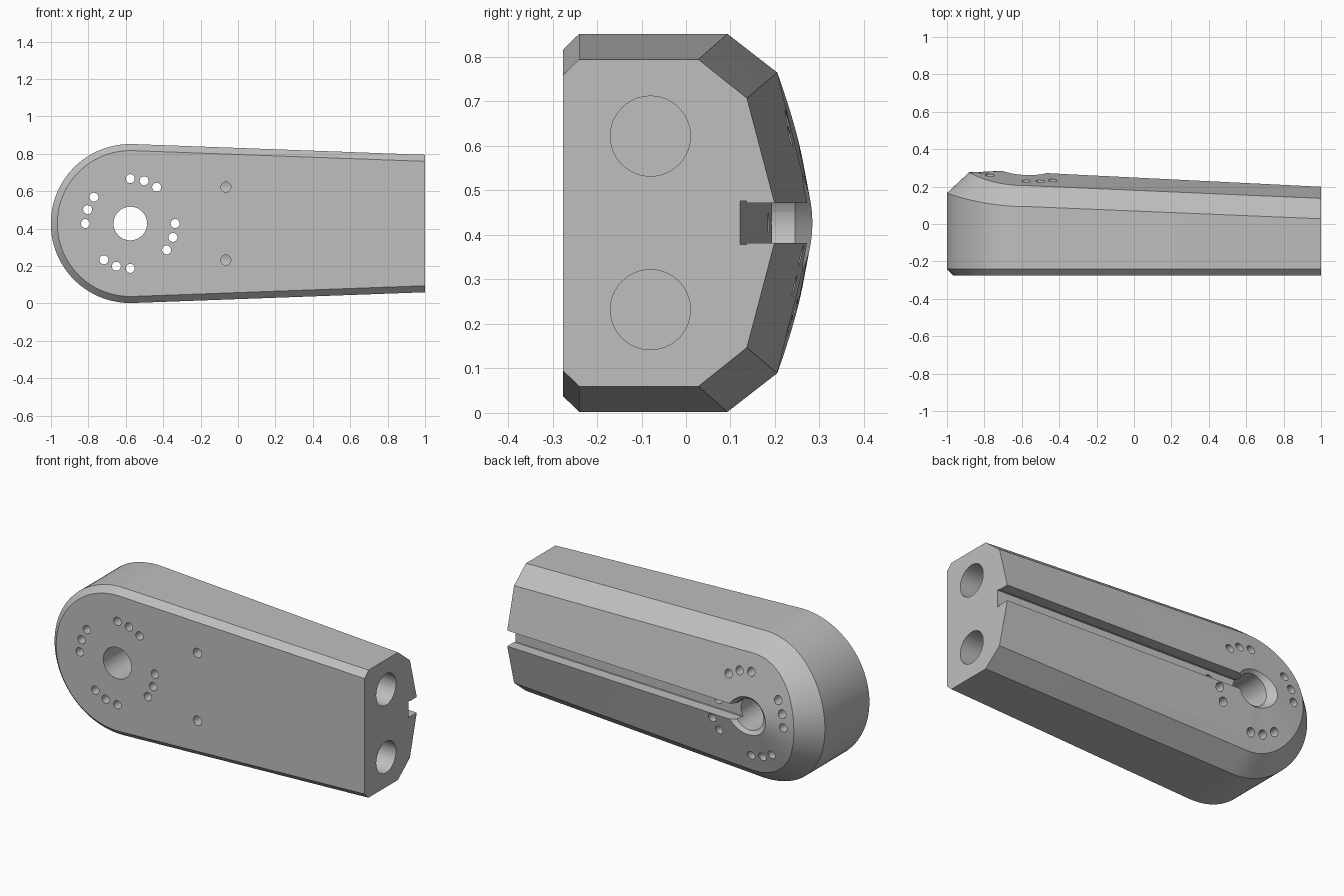
import bpy, bmesh, math
from mathutils import Vector

if "Cube" in bpy.data.objects:
    bpy.data.objects.remove(bpy.data.objects["Cube"], do_unlink=True)

CX, CZ, R = -0.576, 0.427, 0.425   # centre and radius of the rounded end
LENGTH = 1 - CX
TAPER = math.radians(2.1)
STEPS = 48

# Plain grey metal
metal = bpy.data.materials.new("grey_metal")
metal.use_nodes = True
grey = (0.52, 0.52, 0.52, 1)
metal.diffuse_color = grey
metal.node_tree.nodes["Principled BSDF"].inputs["Base Color"].default_value = grey


def outline(inset, y_tip, y_side, extra=0, rise=0):
    """Tapered outline with a round end, running from bottom to top."""
    a0 = math.pi / 2 - TAPER
    pts = []
    for i in range(STEPS + 1):
        a = -a0 - (2 * math.pi - 2 * a0) * i / STEPS
        k = max(0, -math.cos(a)) ** 2
        r = R - inset - extra * k
        pts.append(Vector((CX + r * math.cos(a), y_side + rise * k, CZ + r * math.sin(a))))
    half = (R - inset - LENGTH * math.sin(TAPER)) / math.cos(TAPER)
    return ([Vector((1, y_tip, CZ - half))] + pts + [Vector((1, y_tip, CZ + half))])


# Body: stacked outlines closed by a roof whose ridge meets at the pivot
bm = bmesh.new()
rings = [[bm.verts.new(p) for p in ring] for ring in (
    outline(0.035, -0.276, -0.276),
    outline(0, -0.24, -0.24),
    outline(0, 0.028, 0.093, rise=0.072),
    outline(0.087, 0.137, 0.205, extra=0.033, rise=0.072))]
apex = bm.verts.new((CX, 0.289, CZ))
ridge = bm.verts.new((1, 0.211, CZ))
last = len(rings[0]) - 1
for low, high in zip(rings, rings[1:]):
    for i in range(last):
        bm.faces.new((low[i], low[i + 1], high[i + 1], high[i]))
top = rings[-1]
for i in range(1, last - 1):
    bm.faces.new((top[i], top[i + 1], apex))
for tri in ((top[0], top[1], apex), (top[0], apex, ridge),
            (top[last - 1], top[last], apex), (top[last], ridge, apex)):
    bm.faces.new(tri)
bm.faces.new(rings[0])
bm.faces.new([r[0] for r in rings] + [ridge] + [r[last] for r in reversed(rings)])
bmesh.ops.recalc_face_normals(bm, faces=bm.faces)
mesh = bpy.data.meshes.new("arm_body")
bm.to_mesh(mesh)
bm.free()
body = bpy.data.objects.new("arm_body", mesh)
bpy.context.collection.objects.link(body)
mesh.materials.append(metal)


def cut():
    """Subtract the active cutter from the body and discard it."""
    cutter = bpy.context.object
    cutter.hide_render = True
    cutter.data.materials.append(metal)
    mod = body.modifiers.new("cut", "BOOLEAN")
    mod.operation, mod.solver, mod.object = "DIFFERENCE", "EXACT", cutter
    bpy.ops.object.select_all(action="DESELECT")
    body.select_set(True)
    bpy.context.view_layer.objects.active = body
    bpy.ops.object.modifier_apply(modifier=mod.name)
    bpy.data.objects.remove(cutter, do_unlink=True)


def drill(start, end, r1, r2=None, sides=32):
    """Cut a round or conical hole between two points."""
    a, b = Vector(start), Vector(end)
    bpy.ops.mesh.primitive_cone_add(
        vertices=sides, radius1=r1, radius2=r1 if r2 is None else r2,
        depth=(b - a).length, location=(a + b) / 2,
        rotation=(b - a).to_track_quat("Z", "Y").to_euler())
    cut()


# Cable slot parallel to the ridge, with a slightly wider floor
floor_a, floor_b = Vector((1.1, 0.117, CZ)), Vector((CX, 0.197, CZ))
run = floor_a - floor_b
tilt = math.atan2(run.y, run.x)
normal = Vector((-math.sin(tilt), math.cos(tilt), 0))
for width, height in ((0.09, 0.3), (0.098, 0.014)):
    bpy.ops.mesh.primitive_cube_add(
        size=1, location=(floor_a + floor_b) / 2 + normal * height / 2,
        rotation=(0, 0, tilt), scale=(run.length, height, width))
    cut()

# Pivot hole with a countersink at the back
drill((CX, -0.4, CZ), (CX, 0.4, CZ), 0.09, sides=48)
drill((CX, 0.225, CZ), (CX, 0.305, CZ), 0.07, 0.15, sides=48)

# Four groups of three small through holes
for group in range(4):
    for step in range(3):
        a = math.radians(90 * group - 18 * step)
        x, z = CX + 0.24 * math.cos(a), CZ + 0.24 * math.sin(a)
        drill((x, -0.4, z), (x, 0.4, z), 0.024, sides=20)

# Long bores from the flat end, each met by a clamping screw hole
for side in (-1, 1):
    z = CZ + side * 0.195
    drill((-0.25, -0.08, z), (1.1, -0.08, z), 0.09, sides=48)
    drill((-0.065, -0.4, z), (-0.065, -0.08, z), 0.027, sides=20)

# Smooth the curved walls, keep the machined edges crisp
bpy.ops.object.select_all(action="DESELECT")
body.select_set(True)
bpy.context.view_layer.objects.active = body
bpy.ops.object.shade_smooth_by_angle(angle=math.radians(22))
